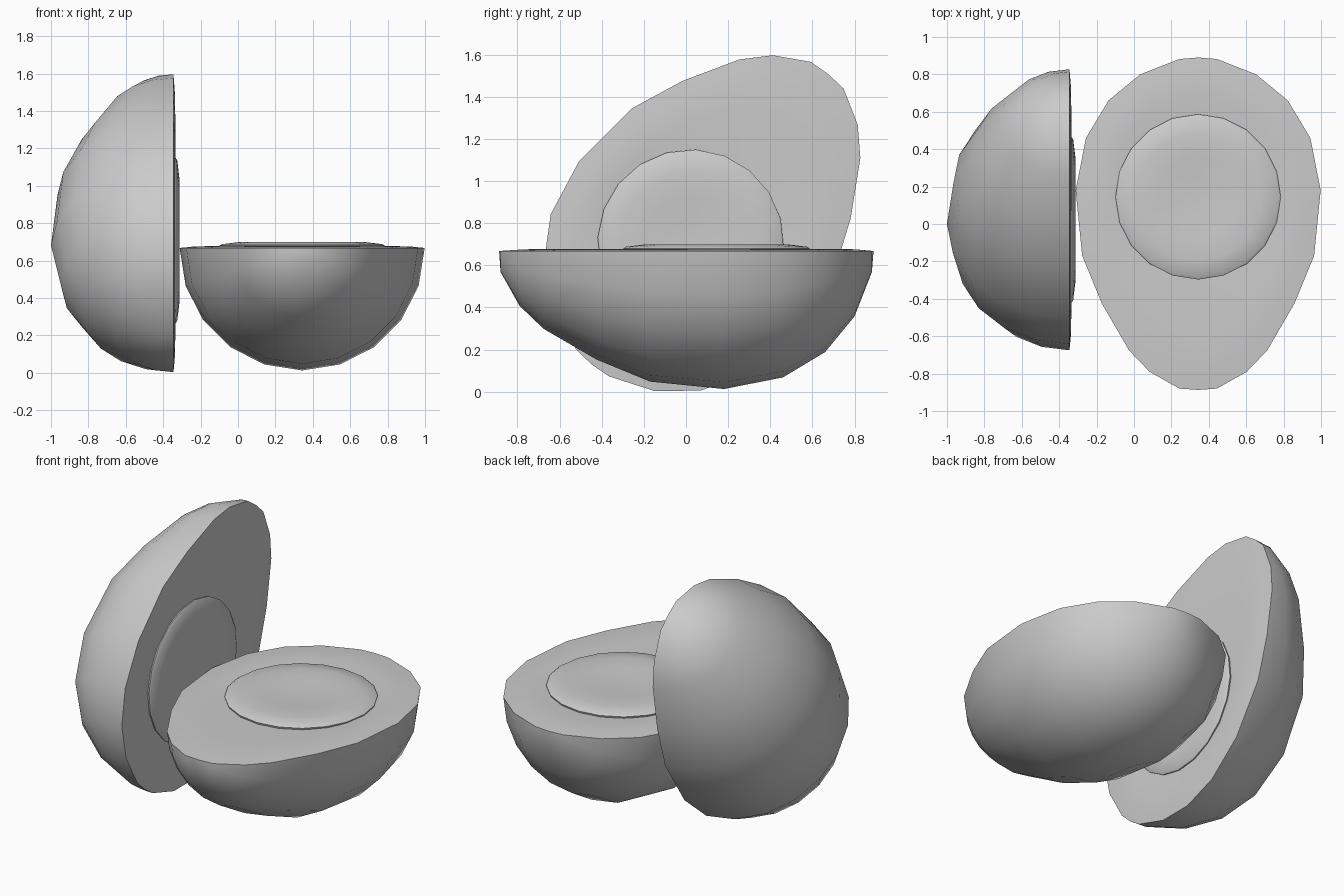
import bpy, bmesh, math
from mathutils import Matrix, Vector

if "Cube" in bpy.data.objects:
    bpy.data.objects.remove(bpy.data.objects["Cube"])

# half-egg profile: (radius, position along long axis)
PROFILE = [(.10, .882), (.31, .80), (.48, .66), (.60, .46), (.655, .18), (.62, -.17),
           (.515, -.425), (.37, -.675), (.26, -.79), (.10, -.88)]
ENDS = (.89, -.887)
SEG = 10
MID = Vector((0, .145, 0))      # centre of the round core


def bridge(bm, a, b):
    n = len(a)
    for i in range(n):
        j = (i + 1) % n
        bm.faces.new((a[i], a[j], b[j], b[i]))


def finish(bm, name, matrix):
    bmesh.ops.recalc_face_normals(bm, faces=bm.faces[:])
    me = bpy.data.meshes.new(name)
    bm.to_mesh(me)
    bm.free()
    ob = bpy.data.objects.new(name, me)
    bpy.context.collection.objects.link(ob)
    ob.matrix_world = matrix
    bpy.ops.object.select_all(action='DESELECT')
    ob.select_set(True)
    bpy.context.view_layer.objects.active = ob
    bpy.ops.object.shade_smooth_by_angle(angle=math.radians(40))


def half_body(name, matrix):
    bm = bmesh.new()
    # rounded shell: half turn of the profile
    rows = []
    for r, y in PROFILE:
        rows.append([bm.verts.new((r * math.cos(math.pi * k / SEG), y,
                                   -r * math.sin(math.pi * k / SEG))) for k in range(SEG + 1)])
    p0, p1 = (bm.verts.new((0, y, 0)) for y in ENDS)
    for a, b in zip(rows, rows[1:]):
        for k in range(SEG):
            bm.faces.new((a[k], a[k + 1], b[k + 1], b[k]))
    for k in range(SEG):
        bm.faces.new((p0, rows[0][k + 1], rows[0][k]))
        bm.faces.new((p1, rows[-1][k], rows[-1][k + 1]))
    # cut face, gently swollen between rim and core
    ring = [p0] + [r[0] for r in rows] + [p1] + [r[-1] for r in reversed(rows)]
    rim = [v.co.copy() for v in ring]
    for f, z in ((.88, .008), (.72, .010)):
        new = [bm.verts.new(MID + (c - MID) * f + Vector((0, 0, z))) for c in rim]
        bridge(bm, ring, new)
        ring = new
    inner = [bm.verts.new(MID + (c - MID).normalized() * .43) for c in rim]
    bridge(bm, ring, inner)
    bm.faces.new(inner)
    finish(bm, name, matrix)


def core(name, matrix):
    # raised round core with a shallow dimple
    bm = bmesh.new()
    ring = None
    for r, z in ((.435, -.01), (.442, .012), (.43, .02), (.34, .031), (.22, .028), (.1, .018)):
        new = [bm.verts.new(MID + Vector((r * math.cos(t), r * math.sin(t), z)))
               for t in (2 * math.pi * k / 20 for k in range(20))]
        if ring:
            bridge(bm, ring, new)
        else:
            bm.faces.new(new)
        ring = new
    bm.faces.new(ring)
    finish(bm, name, matrix)


# lying half, and standing half leaning with its narrow end up
c, s = .632, .775
lying = Matrix.Translation((.343, 0, .668))
standing = Matrix(((0, 0, 1, -.345), (-s, -c, 0, .114), (c, -s, 0, .82), (0, 0, 0, 1)))
for label, m in (("lying", lying), ("standing", standing)):
    half_body(label + "_half_body", m)
    core(label + "_half_core", m)
